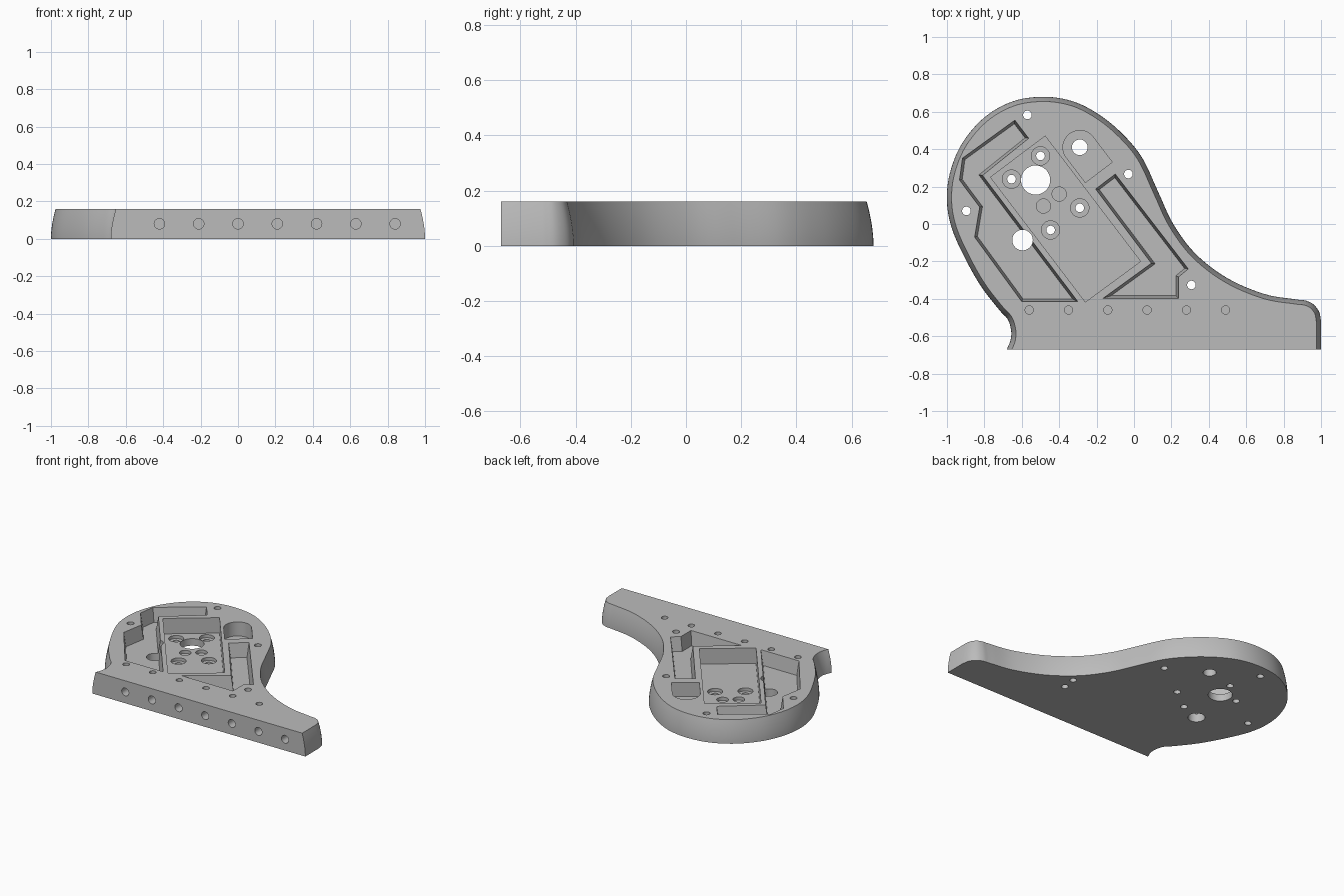
import bpy, bmesh, math
from mathutils import Vector

HEIGHT = 0.16
FRONT = -0.67
FLOOR = 0.05
LEDGE = 0.028

cube = bpy.data.objects.get("Cube")
if cube:
    bpy.data.objects.remove(cube, do_unlink=True)

metal = bpy.data.materials.new("plain grey")
metal.use_nodes = True
grey = (0.5, 0.5, 0.5, 1)
metal.diffuse_color = grey
metal.node_tree.nodes["Principled BSDF"].inputs["Base Color"].default_value = grey


def spline(points, steps):
    """Smooth curve through the points, without its last point."""
    pts = [Vector(p) for p in points]
    pts = [2 * pts[0] - pts[1]] + pts + [2 * pts[-1] - pts[-2]]
    out = []
    for a, b, c, d in zip(pts, pts[1:], pts[2:], pts[3:]):
        for i in range(steps):
            t = i / steps
            out.append(0.5 * (2 * b + (c - a) * t + (2 * a - 5 * b + 4 * c - d) * t ** 2
                              + (3 * b - a - 3 * c + d) * t ** 3))
    return out


def inset(loop, distance, keep_front=False):
    """Move every edge of a counter-clockwise loop inwards."""
    count = len(loop)
    normals, shifts = [], []
    for i, p in enumerate(loop):
        q = loop[(i + 1) % count]
        edge = (q - p).normalized()
        normals.append(Vector((-edge.y, edge.x)))
        fixed = keep_front and max(abs(p.y - FRONT), abs(q.y - FRONT)) < 0.001
        shifts.append(0 if fixed else distance)
    out = []
    for i, p in enumerate(loop):
        m, n = normals[i - 1], normals[i]
        a, b = shifts[i - 1], shifts[i]
        det = m.cross(n)
        if abs(det) < 0.02:
            out.append(p + (m + n).normalized() * (a + b) / 2)
        else:
            out.append(p + Vector((a * n.y - b * m.y, b * m.x - a * n.x)) / det)
    return out


def add_loft(bm, rings):
    """Closed solid through (loop, z) rings from bottom to top."""
    rows = [[bm.verts.new((p.x, p.y, z)) for p in loop] for loop, z in rings]
    bm.faces.new(rows[0][::-1])
    bm.faces.new(rows[-1])
    for low, high in zip(rows, rows[1:]):
        for i in range(len(low)):
            j = (i + 1) % len(low)
            bm.faces.new((low[i], low[j], high[j], high[i]))


def circle(x, y, radius, sides=32):
    return [Vector((x + radius * math.cos(math.tau * i / sides),
                    y + radius * math.sin(math.tau * i / sides))) for i in range(sides)]


def add_pin(bm, x, y, radius, low, high):
    loop = circle(x, y, radius)
    add_loft(bm, [(loop, low), (loop, high)])


def make_object(name, bm):
    bmesh.ops.recalc_face_normals(bm, faces=bm.faces)
    mesh = bpy.data.meshes.new(name)
    bm.to_mesh(mesh)
    bm.free()
    mesh.materials.append(metal)
    obj = bpy.data.objects.new(name, mesh)
    bpy.context.collection.objects.link(obj)
    return obj


def cut(target, name, bm):
    """Subtract the cutter and bake the result."""
    cutter = make_object(name, bm)
    cutter.hide_render = True
    mod = target.modifiers.new(name, "BOOLEAN")
    mod.operation = "DIFFERENCE"
    mod.solver = "EXACT"
    mod.object = cutter
    bpy.context.view_layer.objects.active = target
    bpy.ops.object.modifier_apply(modifier=name)
    bpy.data.objects.remove(cutter, do_unlink=True)


# Plate body: straight front, curved rim leaning inwards towards the top
outline = [Vector((-0.68, FRONT))]
outline += spline([(1, FRONT), (1, -0.52)], 1)
outline += spline([(1, -0.52), (0.99, -0.47), (0.96, -0.43), (0.92, -0.41), (0.88, -0.405)], 4)
outline += spline([(0.88, -0.405), (0.7, -0.375), (0.5, -0.29), (0.33, -0.16), (0.21, 0), (0.13, 0.17),
                   (0.04, 0.36), (-0.08, 0.5), (-0.21, 0.6), (-0.34, 0.66), (-0.49, 0.68),
                   (-0.65, 0.655), (-0.8, 0.57), (-0.92, 0.43), (-0.985, 0.27), (-1, 0.12),
                   (-0.975, -0.02), (-0.91, -0.17), (-0.82, -0.33), (-0.72, -0.46),
                   (-0.675, -0.51), (-0.657, -0.57), (-0.66, -0.62), (-0.68, FRONT)], 6)[:-1]
body = bmesh.new()
levels = 8
add_loft(body, [(inset(outline, 0.025 * (i / levels) ** 1.8, True), HEIGHT * i / levels)
                for i in range(levels + 1)])
plate = make_object("mounting_plate", body)

# Pockets sunk from the top, the two side ones with drafted walls
above = 0.2
pockets = bmesh.new()
left_pocket = [(-0.3, -0.413), (-0.475, 0.46), (-0.475, 0.46)]
side_pockets = (
    [(-0.3, -0.415), (-0.81, 0.26), (-0.563, 0.458), (-0.637, 0.555), (-0.917, 0.352),
     (-0.933, 0.235), (-0.825, 0.09), (-0.852, -0.07), (-0.6, -0.415)],
    [(-0.205, 0.187), (-0.165, -0.397), (0.238, -0.397), (0.238, -0.283),
     (0.29, -0.24), (-0.1, 0.267)],
)
right_wall = Vector((0.093, -0.21))
for points in side_pockets:
    loop = [Vector(p) for p in points]
    if len(loop) == 6:
        loop.insert(1, right_wall)
    area = sum(loop[i - 1].cross(p) for i, p in enumerate(loop))
    if area < 0:
        loop.reverse()
    add_loft(pockets, [(inset(loop, 0.014), 0.06), (loop, HEIGHT), (loop, above)])
centre = [Vector(p) for p in ((-0.767, 0.25), (-0.26, -0.417), (0.035, -0.2), (-0.475, 0.47))]
add_loft(pockets, [(centre, FLOOR), (centre, above)])

# Pocket with one round end, running parallel to the centre pocket
along = Vector((0.606, -0.796))
across = Vector((0.796, 0.606))
hub = Vector((-0.29, 0.41))
round_end = [hub + 0.09 * (across * math.cos(a) - along * math.sin(a))
             for a in [math.pi * i / 20 for i in range(21)]]
slot = round_end + [hub + along * 0.168 - across * 0.09, hub + along * 0.168 + across * 0.09]
add_loft(pockets, [(slot, 0.06), (slot, above)])
cut(plate, "pockets", pockets)

# Counterbores and blind seats in the centre floor, and the large bore
screws = ((-0.5, 0.364), (-0.655, 0.24), (-0.29, 0.086), (-0.446, -0.032))
seats = bmesh.new()
for x, y in screws:
    add_pin(seats, x, y, 0.049, LEDGE, 0.1)
for x, y in ((-0.4, 0.16), (-0.484, 0.096)):
    add_pin(seats, x, y, 0.038, LEDGE, 0.1)
add_pin(seats, -0.526, 0.235, 0.078, -0.1, 0.1)
cut(plate, "seats", seats)

# Through holes
through = bmesh.new()
rim_holes = ((-0.57, 0.583), (-0.03, 0.267), (-0.896, 0.07), (0.307, -0.326))
for x, y in screws + rim_holes:
    add_pin(through, x, y, 0.023, -0.1, above)
add_pin(through, hub.x, hub.y, 0.042, -0.1, above)
add_pin(through, -0.596, -0.086, 0.055, -0.1, above)
cut(plate, "through_holes", through)

# Blind holes: a row on top and one underneath
blind = bmesh.new()
for i in range(6):
    add_pin(blind, -0.56 + 0.21 * i, -0.46, 0.022, 0.09, above)
add_pin(blind, 0.32, -0.228, 0.022, -0.1, 0.04)
cut(plate, "blind_holes", blind)

# Row of holes in the front face
front = bmesh.new()
for i in range(7):
    add_pin(front, -0.42 + 0.21 * i, -0.08, 0.028, -0.1, 0.1)
for v in front.verts:
    v.co = (v.co.x, FRONT + v.co.z, -v.co.y)
cut(plate, "front_holes", front)

bpy.ops.object.select_all(action="DESELECT")
plate.select_set(True)
bpy.context.view_layer.objects.active = plate
bpy.ops.object.shade_smooth_by_angle(angle=math.radians(30))
